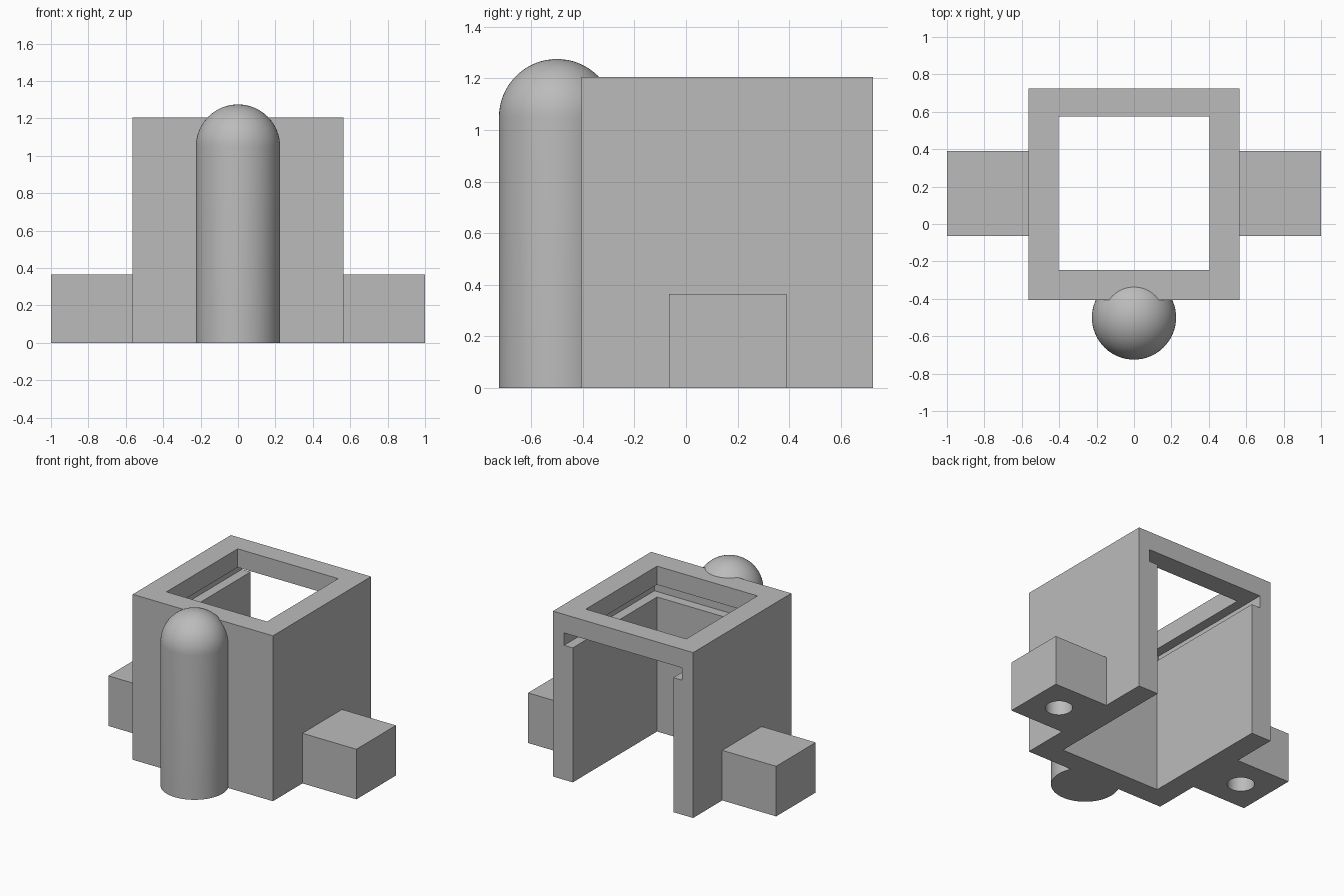
import bpy
import bmesh
import math
from mathutils import Vector

cube = bpy.data.objects.get("Cube")
if cube:
    bpy.data.objects.remove(cube, do_unlink=True)

grey = bpy.data.materials.new("plain grey")
grey.use_nodes = True
colour = (0.5, 0.5, 0.5, 1)
grey.diffuse_color = colour
for node in grey.node_tree.nodes:
    if node.type == 'BSDF_PRINCIPLED':
        node.inputs["Base Color"].default_value = colour


def finish(name, bm):
    bmesh.ops.recalc_face_normals(bm, faces=bm.faces)
    mesh = bpy.data.meshes.new(name)
    bm.to_mesh(mesh)
    bm.free()
    mesh.materials.append(grey)
    obj = bpy.data.objects.new(name, mesh)
    bpy.context.collection.objects.link(obj)
    return obj


def box(name, low, high):
    bm = bmesh.new()
    bmesh.ops.create_cube(bm, size=1)
    low, high = Vector(low), Vector(high)
    for v in bm.verts:
        v.co = (low + high) / 2 + v.co * (high - low)
    return finish(name, bm)


def activate(obj):
    bpy.ops.object.select_all(action='DESELECT')
    obj.select_set(True)
    bpy.context.view_layer.objects.active = obj


def cut(obj, cutter):
    cutter.hide_render = True
    mod = obj.modifiers.new("cut", 'BOOLEAN')
    mod.operation = 'DIFFERENCE'
    mod.solver = 'EXACT'
    mod.object = cutter
    activate(obj)
    bpy.ops.object.modifier_apply(modifier=mod.name)
    bpy.data.objects.remove(cutter, do_unlink=True)


def smooth(obj):
    activate(obj)
    bpy.ops.object.shade_smooth_by_angle(angle=math.radians(30))


HALF, FRONT, BACK, TOP = 0.565, -0.405, 0.725, 1.205
INNER, INNER_FRONT = 0.405, -0.245

# Housing: open at the back and below, with a sliding groove under the top rim
housing = box("housing", (-HALF, FRONT, 0), (HALF, BACK, TOP))
cut(housing, box("cavity", (-INNER, INNER_FRONT, -0.1), (INNER, 0.9, 1.02)))
cut(housing, box("groove", (-0.475, -0.315, 0.98), (0.475, 0.9, 1.07)))
cut(housing, box("window", (-INNER, INNER_FRONT, 1.0), (INNER, 0.575, 1.3)))

# Domed post: half profile spun round its axis, trimmed to sit on the housing
RADIUS, SHOULDER, POST_Y = 0.225, 1.05, -0.5
bm = bmesh.new()
points = [(0, 0), (RADIUS, 0)]
for i in range(17):
    a = math.pi / 2 * i / 16
    points.append((RADIUS * math.cos(a), SHOULDER + RADIUS * math.sin(a)))
verts = [bm.verts.new((r, POST_Y, z)) for r, z in points]
edges = [bm.edges.new(pair) for pair in zip(verts, verts[1:])]
bmesh.ops.spin(bm, geom=verts + edges, cent=(0, POST_Y, 0), axis=(0, 0, 1),
               angle=math.tau, steps=64)
bmesh.ops.remove_doubles(bm, verts=bm.verts, dist=0.0005)
post = finish("domed_post", bm)
cut(post, box("post_trim", (-0.5, FRONT, -0.1), (0.5, 0.2, TOP)))
smooth(post)

# Side tabs, each with a blind round hole underneath
for side, name in ((1, "left_tab"), (-1, "right_tab")):
    xs = sorted((side * HALF, side))
    tab = box(name, (xs[0], -0.065, 0), (xs[1], 0.39, 0.365))
    bm = bmesh.new()
    bmesh.ops.create_cone(bm, cap_ends=True, segments=48, radius1=0.09,
                          radius2=0.09, depth=0.5)
    bmesh.ops.translate(bm, verts=bm.verts, vec=(side * 0.782, 0.162, 0))
    cut(tab, finish("hole", bm))
    smooth(tab)
